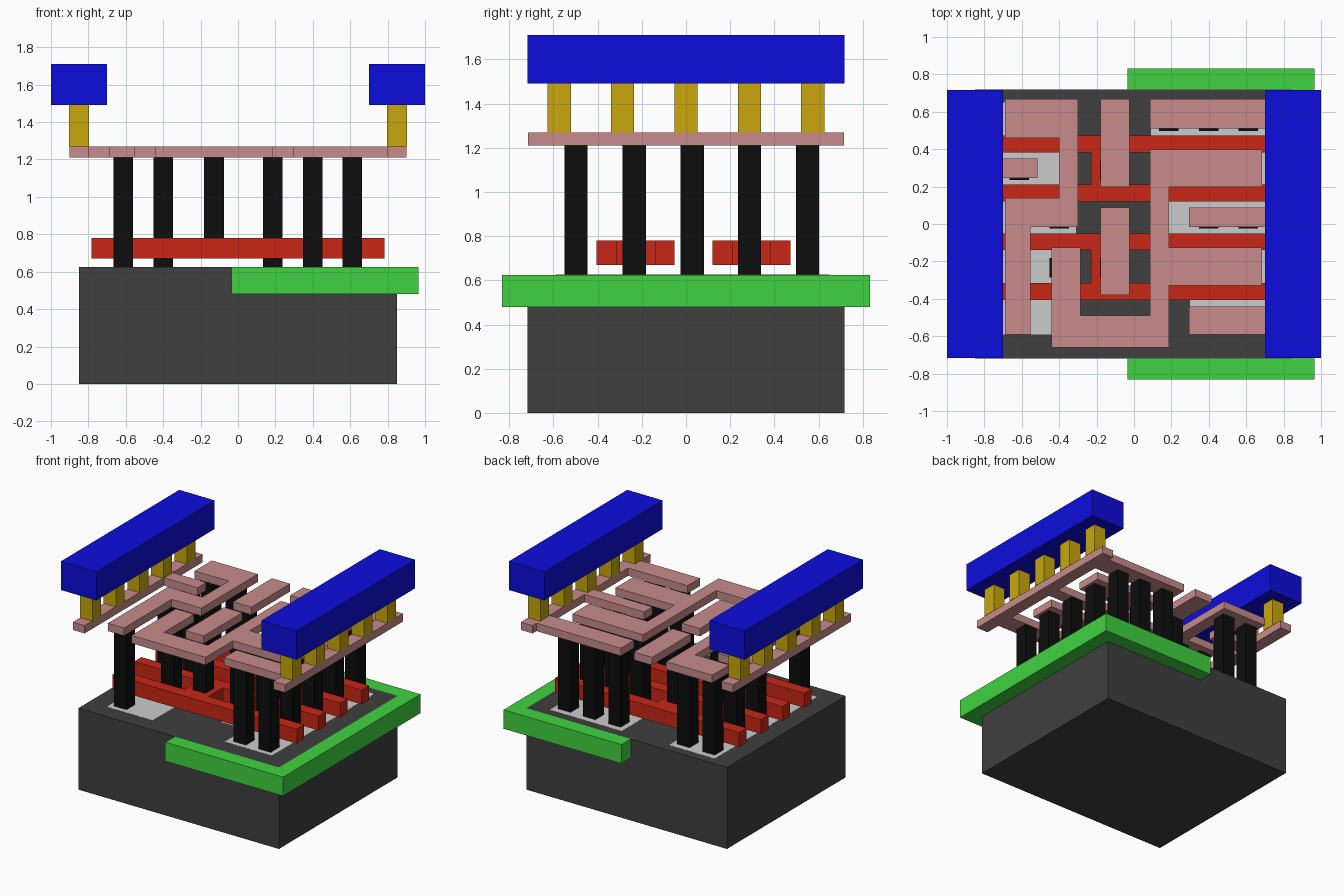
import bpy, bmesh


def material(name, rgb):
    m = bpy.data.materials.new(name)
    m.diffuse_color = (*rgb, 1)
    return m


DARK = material("dark_grey", (0.05, 0.05, 0.05))
GREEN = material("green", (0.05, 0.65, 0.05))
RED = material("red", (0.58, 0.02, 0.008))
BLACK = material("black", (0.004, 0.004, 0.004))
PINK = material("pink", (0.58, 0.26, 0.26))
GOLD = material("gold", (0.58, 0.39, 0.004))
BLUE = material("blue", (0.004, 0.004, 0.72))


def prism(name, outline, z0, z1, mat=None):
    """Extrude a flat outline from z0 up to z1."""
    bm = bmesh.new()
    face = bm.faces.new([bm.verts.new((x, y, z0)) for x, y in outline])
    ext = bmesh.ops.extrude_face_region(bm, geom=[face])["geom"]
    verts = [g for g in ext if isinstance(g, bmesh.types.BMVert)]
    bmesh.ops.translate(bm, verts=verts, vec=(0, 0, z1 - z0))
    bmesh.ops.recalc_face_normals(bm, faces=bm.faces)
    mesh = bpy.data.meshes.new(name)
    bm.to_mesh(mesh)
    bm.free()
    if mat:
        mesh.materials.append(mat)
    ob = bpy.data.objects.new(name, mesh)
    bpy.context.collection.objects.link(ob)
    return ob


def box(name, x0, x1, y0, y1, z0, z1, mat=None):
    return prism(name, [(x0, y0), (x1, y0), (x1, y1), (x0, y1)], z0, z1, mat)


def post(name, x, y, z0, z1, mat):
    h = 0.0525
    return box(name, x - h, x + h, y - h, y + h, z0, z1, mat)


TOP = 0.625               # top of the base block
METAL = (1.21, 1.27)      # height range of the pink layer

# Base block and the well collar wrapped round its right half
box("substrate", -0.85, 0.85, -0.718, 0.718, 0, TOP, DARK)
prism("well_collar", [(-0.035, -0.832), (0.965, -0.832), (0.965, 0.832), (-0.035, 0.832),
                      (-0.035, 0.718), (0.85, 0.718), (0.85, -0.718), (-0.035, -0.718)],
      0.48, TOP, GREEN)

# Thin active areas lying flush in the top of the base
box("left_active_area", -0.70, -0.31, -0.59, 0.65, 0.58, TOP + 0.001)
prism("right_active_area", [(0.30, -0.59), (0.70, -0.59), (0.70, 0.65), (0.09, 0.65),
                            (0.09, -0.34), (0.30, -0.34)], 0.58, TOP + 0.001)

# Gates: two bars joined by a bridge
for i, (a, b, c, d) in enumerate([(-0.405, -0.315, -0.14, -0.052), (0.12, 0.21, 0.382, 0.472)]):
    e, l, r = 0.782, -0.23, -0.03
    prism(f"gate_{i + 1}", [(-e, a), (e, a), (e, b), (r, b), (r, c), (e, c), (e, d), (-e, d),
                            (-e, c), (l, c), (l, b), (-e, b)], 0.67, 0.78, RED)

# Black contact posts, listed by row
rows = {-0.498: (-0.613, 0.40, 0.61),
        -0.234: (-0.40, 0.185, 0.40, 0.61),
        0.028: (-0.613, -0.40, 0.40, 0.61),
        0.288: (-0.613, 0.185, 0.40, 0.61),
        0.55: (-0.613, -0.40, 0.185, 0.40, 0.61)}
for y, xs in rows.items():
    for x in xs:
        post("active_contact", x, y, TOP, METAL[0], BLACK)
for y in (-0.234, 0.288):
    post("gate_contact", -0.128, y, 0.78, METAL[0], BLACK)

# Pink wiring: rails with branches, input pads and the two internal nets
prism("left_rail_wire", [(-0.90, -0.715), (-0.80, -0.715), (-0.80, 0.245), (-0.515, 0.245),
                         (-0.515, 0.35), (-0.80, 0.35), (-0.80, 0.715), (-0.90, 0.715)],
      *METAL, PINK)
prism("right_rail_wire", [(0.90, -0.715), (0.90, 0.715), (0.80, 0.715), (0.80, 0.668),
                          (0.085, 0.668), (0.085, 0.51), (0.80, 0.51), (0.80, 0.088),
                          (0.295, 0.088), (0.295, -0.015), (0.80, -0.015), (0.80, -0.44),
                          (0.295, -0.44), (0.295, -0.59), (0.80, -0.59), (0.80, -0.715)],
      *METAL, PINK)
box("input_pad_back", -0.18, -0.025, 0.198, 0.668, *METAL, PINK)
box("input_pad_front", -0.18, -0.025, -0.38, 0.088, *METAL, PINK)
prism("inner_wire", [(-0.69, 0.668), (-0.69, 0.46), (-0.40, 0.46), (-0.40, 0.138),
                     (-0.69, 0.138), (-0.69, -0.59), (-0.553, -0.59), (-0.553, -0.015),
                     (-0.30, -0.015), (-0.30, 0.668)], *METAL, PINK)
prism("output_wire", [(-0.44, -0.66), (0.187, -0.66), (0.187, -0.328), (0.685, -0.328),
                      (0.685, -0.125), (0.187, -0.125), (0.187, 0.198), (0.685, 0.198),
                      (0.685, 0.398), (0.085, 0.398), (0.085, -0.488), (-0.285, -0.488),
                      (-0.285, -0.125), (-0.44, -0.125)], *METAL, PINK)

# Power bars on gold posts, one per side
for side, s in (("left", -1), ("right", 1)):
    box(f"{side}_power_bar", s * 0.85 - 0.15, s * 0.85 + 0.15, -0.717, 0.717, 1.49, 1.71, BLUE)
    for k in range(-2, 3):
        post(f"{side}_power_post", s * 0.85, k * 0.287, METAL[1], 1.49, GOLD)
